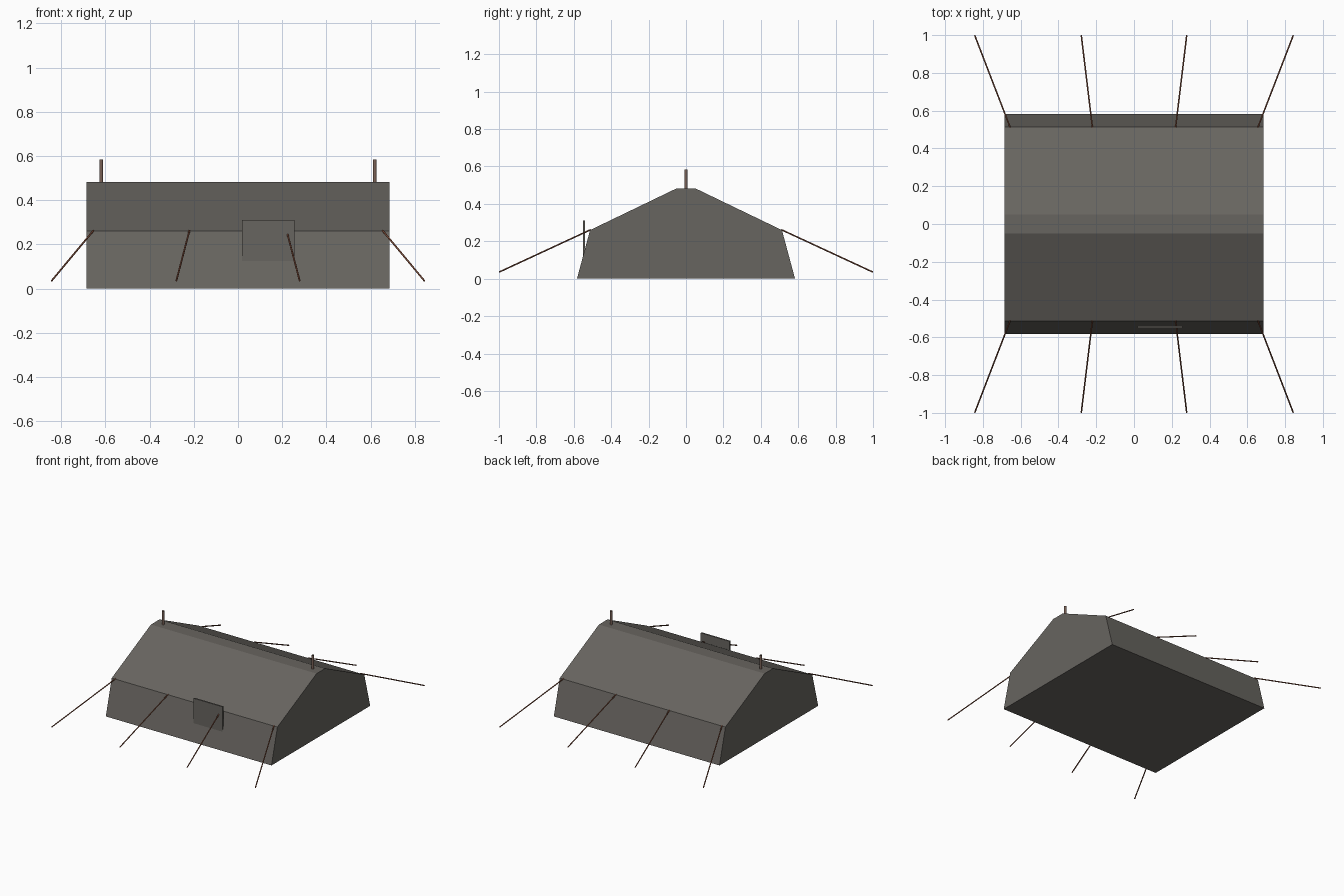
import bpy
from mathutils import Vector

cube = bpy.data.objects.get("Cube")
if cube:
    bpy.data.objects.remove(cube, do_unlink=True)


def make_material(name, rgb):
    mat = bpy.data.materials.new(name)
    mat.use_nodes = True
    mat.diffuse_color = (*rgb, 1)
    mat.node_tree.nodes["Principled BSDF"].inputs["Base Color"].default_value = (*rgb, 1)
    return mat


canvas = make_material("grey canvas", (0.137, 0.129, 0.116))
wood = make_material("brown wood", (0.19, 0.118, 0.092))
cord = make_material("reddish brown cord", (0.21, 0.075, 0.042))


def mesh_object(name, verts, faces, mat):
    mesh = bpy.data.meshes.new(name)
    mesh.from_pydata(verts, [], faces)
    mesh.materials.append(mat)
    obj = bpy.data.objects.new(name, mesh)
    bpy.context.collection.objects.link(obj)
    return obj


def rod(name, start, end, radius, mat):
    """Round open-ended rod between two points."""
    start, end = Vector(start), Vector(end)
    axis = end - start
    bpy.ops.mesh.primitive_cylinder_add(vertices=16, radius=radius, depth=axis.length,
                                        end_fill_type="NOTHING", location=(start + end) / 2)
    obj = bpy.context.object
    obj.name = name
    obj.rotation_euler = axis.to_track_quat("Z", "Y").to_euler()
    obj.data.materials.append(mat)
    bpy.ops.object.shade_smooth()


# Tent body: gable profile extruded along x
half = [(0.583, 0), (0.513, 0.26), (0.05, 0.483)]
profile = half + [(-y, z) for y, z in reversed(half)]
n = len(profile)
length = 0.685
verts = [(x, y, z) for x in (-length, length) for y, z in profile]
faces = [tuple(reversed(range(n))), tuple(range(n, 2 * n))]
faces += [(i, (i + 1) % n, n + (i + 1) % n, n + i) for i in range(n)]
mesh_object("tent_body", verts, faces, canvas)

# Upright flap on the front wall
bpy.ops.mesh.primitive_cube_add(size=1, location=(0.137, -0.5445, 0.218))
flap = bpy.context.object
flap.name = "front_flap"
flap.scale = (0.238, 0.011, 0.186)
flap.data.materials.append(canvas)

# Ridge poles and guy ropes, mirrored left and right
for side, sx in (("left", 1), ("right", -1)):
    rod(f"ridge_pole_{side}", (sx * 0.619, 0, 0.48), (sx * 0.619, 0, 0.585), 0.0085, wood)
    for face, sy in (("front", -1), ("back", 1)):
        for place, top, peg in (("outer", 0.655, 0.843), ("inner", 0.22, 0.279)):
            rod(f"guy_rope_{face}_{side}_{place}", (sx * top, sy * 0.51, 0.262),
                (sx * peg, sy * 0.998, 0.036), 0.004, cord)
